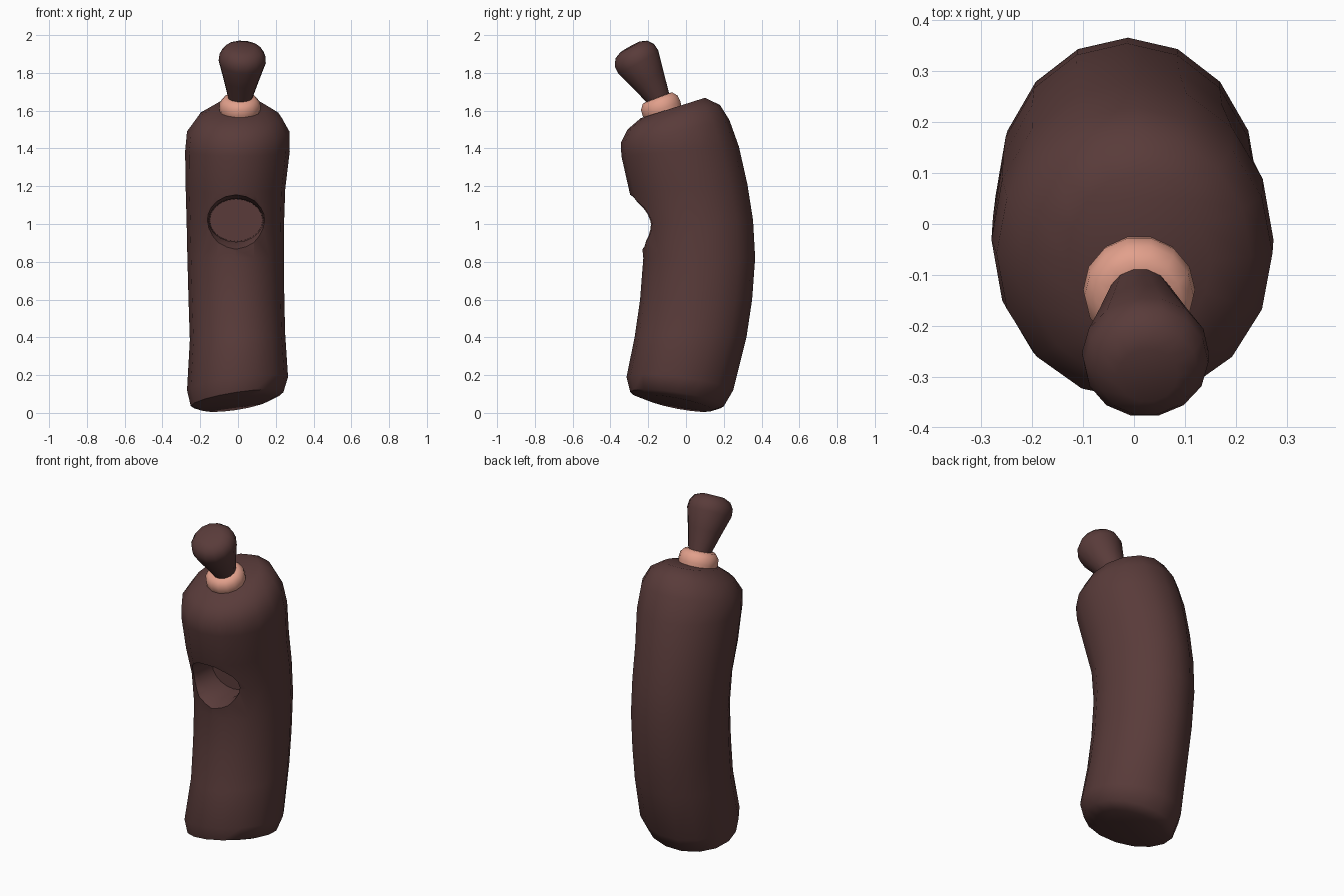
import bpy, math
from mathutils import Vector

if "Cube" in bpy.data.objects:
    bpy.data.objects.remove(bpy.data.objects["Cube"])


def material(name, rgb):
    m = bpy.data.materials.new(name)
    m.diffuse_color = (*rgb, 1)
    m.use_nodes = True
    m.node_tree.nodes["Principled BSDF"].inputs["Base Color"].default_value = m.diffuse_color
    return m


brown = material("dark brown", (0.10, 0.044, 0.042))
peach = material("peach", (0.76, 0.35, 0.26))


def loft(name, rings, sides, mat, angle=50):
    """Skin elliptical rings given as (centre, u half axis, v half axis), capped at both ends."""
    verts, faces = [], []
    for c, u, v in rings:
        for i in range(sides):
            a = 2 * math.pi * i / sides
            verts.append(c + u * math.cos(a) + v * math.sin(a))
    for r in range(len(rings) - 1):
        for i in range(sides):
            j = (i + 1) % sides
            faces.append((r * sides + i, r * sides + j, (r + 1) * sides + j, (r + 1) * sides + i))
    faces.append(tuple(reversed(range(sides))))
    faces.append(tuple(range((len(rings) - 1) * sides, len(rings) * sides)))
    me = bpy.data.meshes.new(name)
    me.from_pydata(verts, [], faces)
    me.materials.append(mat)
    ob = bpy.data.objects.new(name, me)
    bpy.context.collection.objects.link(ob)
    smooth(ob, angle)
    return ob


def smooth(ob, angle):
    bpy.ops.object.select_all(action='DESELECT')
    ob.select_set(True)
    bpy.context.view_layer.objects.active = ob
    bpy.ops.object.mode_set(mode='EDIT')
    bpy.ops.mesh.select_all(action='SELECT')
    bpy.ops.mesh.normals_make_consistent(inside=False)
    bpy.ops.object.mode_set(mode='OBJECT')
    bpy.ops.object.shade_smooth_by_angle(angle=math.radians(angle))


def section(fy, fz, by, bz, x0, x1, slope):
    """Ring through a front point and a back point, spanning x0..x1."""
    c = Vector(((x0 + x1) / 2, (fy + by) / 2, (fz + bz) / 2))
    h = (x1 - x0) / 2
    return c, Vector((h, 0, h * slope)), Vector((0, (by - fy) / 2, (bz - fz) / 2))


# Curved, slightly slanted body
body = loft("body", [section(*s) for s in (
    (-0.23, 0.085, 0.14, 0.015, -0.20, 0.18, 0.15),
    (-0.295, 0.11, 0.20, 0.035, -0.25, 0.24, 0.15),
    (-0.315, 0.19, 0.25, 0.12, -0.27, 0.265, 0.13),
    (-0.272, 0.40, 0.32, 0.40, -0.255, 0.25, 0.06),
    (-0.243, 0.60, 0.35, 0.60, -0.262, 0.245, 0),
    (-0.226, 0.82, 0.366, 0.82, -0.268, 0.244, 0),
    (-0.245, 1.00, 0.355, 1.02, -0.272, 0.244, 0),
    (-0.297, 1.16, 0.325, 1.21, -0.277, 0.25, 0),
    (-0.342, 1.36, 0.28, 1.41, -0.28, 0.274, 0),
    (-0.345, 1.43, 0.23, 1.55, -0.27, 0.272, 0),
    (-0.31, 1.50, 0.18, 1.63, -0.215, 0.23, 0),
    (-0.24, 1.56, 0.10, 1.668, -0.13, 0.15, 0))], 16, brown)

# Blind hole with a flared rim in the front
hole = loft("hole_cutter", [(Vector((-0.01, y, z)), Vector((rx, 0, 0)), Vector((0, 0, rz)))
                            for y, z, rx, rz in ((-0.45, 0.995, 0.20, 0.18),
                                                 (-0.26, 1.0, 0.17, 0.15),
                                                 (-0.16, 1.02, 0.145, 0.115),
                                                 (-0.03, 1.02, 0.14, 0.112))], 20, brown)
cut = body.modifiers.new("hole", 'BOOLEAN')
cut.operation = 'DIFFERENCE'
cut.solver = 'EXACT'
cut.object = hole
bpy.context.view_layer.objects.active = body
bpy.ops.object.modifier_apply(modifier="hole")
bpy.data.objects.remove(hole)
smooth(body, 50)


def turned(name, base, axis, profile, sides, mat):
    """Round part along a tilted axis, from (distance, radius) pairs."""
    n = Vector(axis).normalized()
    u = n.cross(Vector((0, -1, 0))).normalized()
    v = n.cross(u)
    return loft(name, [(Vector(base) + n * d, u * r, v * r) for d, r in profile], sides, mat, 60)


# Collar ring on the shoulder
turned("collar", (0.01, -0.125, 1.60), (0, -0.36, 0.93),
       ((-0.03, 0.10), (0.01, 0.11), (0.045, 0.107), (0.072, 0.085), (0.075, 0.055)), 14, peach)

# Flared plug leaning forward
turned("plug", (0.01, -0.133, 1.645), (0.05, -0.49, 0.87),
       ((-0.01, 0.055), (0.025, 0.064), (0.14, 0.095), (0.245, 0.125),
        (0.285, 0.122), (0.318, 0.10), (0.335, 0.06)), 14, brown)
